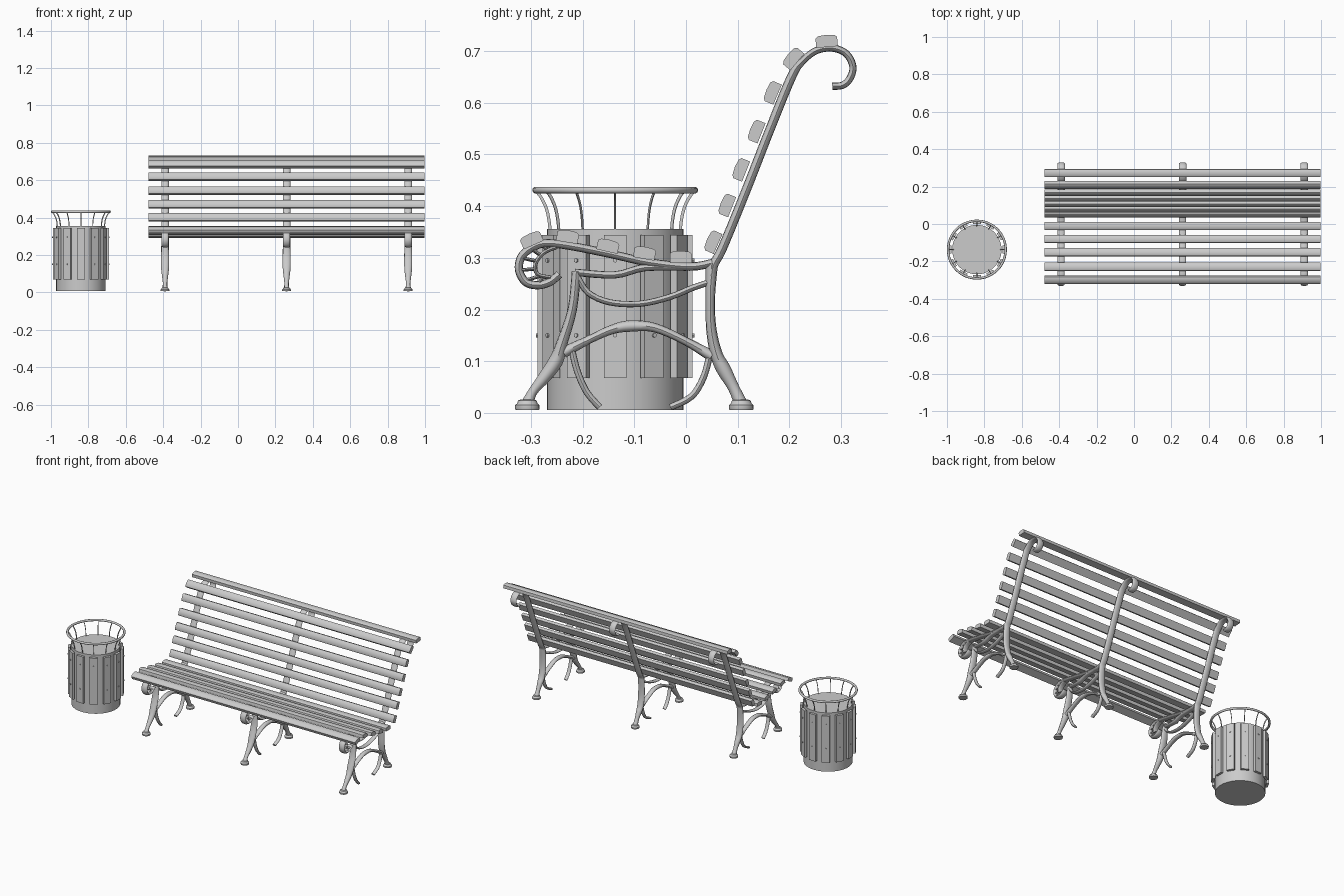
import bpy, bmesh, math
from mathutils import Vector, Matrix

if "Cube" in bpy.data.objects:
    bpy.data.objects.remove(bpy.data.objects["Cube"])

FRAME_X = (-0.39, 0.26, 0.91)
BIN = Vector((-0.84, -0.137, 0))


def finish(name, bm, smooth=True):
    bmesh.ops.recalc_face_normals(bm, faces=bm.faces)
    me = bpy.data.meshes.new(name)
    bm.to_mesh(me)
    bm.free()
    ob = bpy.data.objects.new(name, me)
    bpy.context.collection.objects.link(ob)
    if smooth:
        bpy.context.view_layer.objects.active = ob
        ob.select_set(True)
        bpy.ops.object.shade_smooth_by_angle(angle=math.radians(40))
        ob.select_set(False)
    return ob


def spline(p, steps):
    # Catmull-Rom through points of any dimension
    out = []
    for i in range(len(p) - 1):
        a, b, c, d = p[max(i - 1, 0)], p[i], p[i + 1], p[min(i + 2, len(p) - 1)]
        for s in range(steps):
            t = s / steps
            out.append([0.5 * (2 * q + (r - o) * t + (2 * o - 5 * q + 4 * r - w) * t * t
                               + (3 * q - o - 3 * r + w) * t ** 3)
                        for o, q, r, w in zip(a, b, c, d)])
    return out + [list(p[-1])]


def tube(bm, pts, x=0.0, steps=4, sides=12):
    # pts: (y, z, radius in plane, half width across x)
    path = spline(pts, steps)
    rings = []
    for i, (y, z, r, w) in enumerate(path):
        a, b = path[max(i - 1, 0)], path[min(i + 1, len(path) - 1)]
        t = Vector((0, b[0] - a[0], b[1] - a[1])).normalized()
        n = Vector((0, -t.z, t.y))
        rings.append([bm.verts.new(Vector((x, y, z))
                                   + Vector((w * math.cos(k * math.tau / sides), 0, 0))
                                   + n * r * math.sin(k * math.tau / sides))
                      for k in range(sides)])
    for p, q in zip(rings, rings[1:]):
        for k in range(sides):
            j = (k + 1) % sides
            bm.faces.new((p[k], p[j], q[j], q[k]))
    bm.faces.new(rings[0])
    bm.faces.new(rings[-1])


def same(pts, r, w):
    return [(y, z, r, w) for y, z in pts]


def lathe(bm, prof, centre, sides=32):
    rings = [[bm.verts.new(centre + Vector((r * math.cos(k * math.tau / sides),
                                            r * math.sin(k * math.tau / sides), z)))
              for k in range(sides)] for r, z in prof]
    for p, q in zip(rings, rings[1:]):
        for k in range(sides):
            j = (k + 1) % sides
            bm.faces.new((p[k], p[j], q[j], q[k]))
    bm.faces.new(rings[0])
    bm.faces.new(rings[-1])


# Wooden slats: crowned profile swept along x
def slat(name, y, z, deg):
    prof = [(-.021, -.011), (.021, -.011), (.021, .007), (.016, .011),
            (0, .0125), (-.016, .011), (-.021, .007)]
    c, s = math.cos(math.radians(deg)), math.sin(math.radians(deg))
    bm = bmesh.new()
    ends = [[bm.verts.new((x, y + u * c - v * s, z + u * s + v * c)) for u, v in prof]
            for x in (-0.478, 0.998)]
    n = len(prof)
    for k in range(n):
        j = (k + 1) % n
        bm.faces.new((ends[0][k], ends[0][j], ends[1][j], ends[1][k]))
    for e in ends:
        bm.faces.new(e)
    finish(name, bm)


for y, z, a in [(-.299, .335, 24), (-.229, .341, -9), (-.151, .323, -13),
                (-.08, .309, -10), (-.01, .301, 0)]:
    slat("seat_slat", y, z, a)
for y, z, a in [(.052, .331, 66), (.079, .402, 68), (.106, .471, 68), (.136, .545, 68),
                (.167, .62, 67), (.207, .686, 50), (.272, .719, 5)]:
    slat("back_slat", y, z, a)

# Cast frame profiles
seat_rail = same([(-.245, .268), (-.264, .253), (-.287, .247), (-.31, .253), (-.323, .276),
                  (-.319, .301), (-.301, .318), (-.274, .328), (-.229, .324), (-.148, .308),
                  (-.071, .291), (.007, .283), (.051, .29)], .008, .019)
scroll_lip = same([(-.25, .321), (-.275, .31), (-.291, .289), (-.287, .268), (-.262, .262)],
                  .004, .016)
under_rail = same([(-.215, .272), (-.138, .267), (-.08, .281), (.0, .282)], .007, .016)
belly = same([(-.212, .268), (-.19, .233), (-.148, .214), (-.09, .211), (-.032, .224),
              (.013, .242), (.049, .254)], .006, .013)
back_post = same([(.048, .25), (.053, .285), (.071, .32), (.116, .43), (.161, .545),
                  (.204, .65)], .009, .02) + \
    same([(.225, .68), (.252, .701), (.283, .706), (.31, .695), (.323, .67),
          (.317, .647), (.303, .634), (.283, .632)], .007, .02)
front_leg = [(-.212, .274, .009, .017), (-.22, .2, .009, .021), (-.241, .132, .011, .021),
             (-.252, .1, .014, .018), (-.274, .069, .012, .014), (-.297, .04, .009, .011),
             (-.307, .016, .013, .015)]
back_leg = [(.05, .29, .012, .019), (.047, .22, .009, .021), (.049, .162, .01, .021),
            (.059, .113, .012, .019), (.073, .084, .014, .016), (.092, .049, .011, .012),
            (.107, .016, .013, .015)]
arch = [(-.237, .117, .011, .014), (-.187, .142, .008, .014), (-.144, .161, .009, .014),
        (-.109, .168, .011, .014), (-.061, .165, .009, .014), (-.003, .14, .008, .014),
        (.05, .11, .011, .014)]
front_hook = same([(-.221, .123), (-.21, .08), (-.192, .04), (-.167, .011)], .0065, .011)
back_hook = same([(.046, .112), (.034, .069), (.011, .032), (-.03, .011)], .0065, .011)
webs = [((-.318, .254), (-.282, .265)), ((-.322, .276), (-.289, .279)),
        ((-.318, .3), (-.287, .293)), ((-.3, .318), (-.28, .304)),
        ((-.278, .327), (-.268, .313)), ((-.285, .248), (-.277, .264))]

for x in FRAME_X:
    bm = bmesh.new()
    for part in (seat_rail, scroll_lip, under_rail, belly, arch, front_hook, back_hook):
        tube(bm, part, x)
    # pierced scroll webs
    for w in webs:
        tube(bm, same(w, .0035, .014), x, 1, 8)
    finish("seat_bracket", bm)
    bm = bmesh.new()
    tube(bm, back_post, x, 5)
    finish("back_post", bm)
    # legs with flared feet
    for name, leg in (("front_leg", front_leg), ("back_leg", back_leg)):
        bm = bmesh.new()
        tube(bm, leg, x)
        lathe(bm, [(.023, .006), (.024, .009), (.024, .015), (.02, .018), (.018, .024),
                   (.012, .026)], Vector((x, leg[-1][0], 0)), 16)
        finish(name, bm)

# Bin body
bm = bmesh.new()
lathe(bm, [(.132, .006), (.132, .356)], BIN, 48)
finish("bin_body", bm)

# Bin slats with bolts, and curved rim supports
slats, rods = bmesh.new(), bmesh.new()
for k in range(12):
    rot = Matrix.Translation(BIN) @ Matrix.Rotation(k * math.tau / 12, 4, 'Z')
    box = rot @ Matrix.Translation((0, .143, .206)) @ Matrix.Diagonal((.043, .014, .277, 1))
    bmesh.ops.create_cube(slats, size=1, matrix=box)
    for z in (.15, .295):
        bolt = rot @ Matrix.Translation((0, .151, z)) @ Matrix.Rotation(math.pi / 2, 4, 'X')
        bmesh.ops.create_cone(slats, cap_ends=True, segments=8, radius1=.004, radius2=.004,
                              depth=.005, matrix=bolt)
    part = bmesh.new()
    tube(part, same([(.126, .34), (.127, .365), (.133, .395), (.144, .418), (.155, .431)],
                    .0035, .002), 0, 3, 6)
    part.transform(rot)
    tmp = bpy.data.meshes.new("tmp")
    part.to_mesh(tmp)
    part.free()
    rods.from_mesh(tmp)
    bpy.data.meshes.remove(tmp)
finish("bin_slats", slats)
finish("bin_rim_supports", rods)

# Bin rim
bpy.ops.mesh.primitive_torus_add(location=BIN + Vector((0, 0, .431)), major_radius=.154,
                                 minor_radius=.0065, major_segments=48, minor_segments=10)
bpy.context.object.name = "bin_rim"
bpy.ops.object.shade_smooth_by_angle(angle=math.radians(40))
